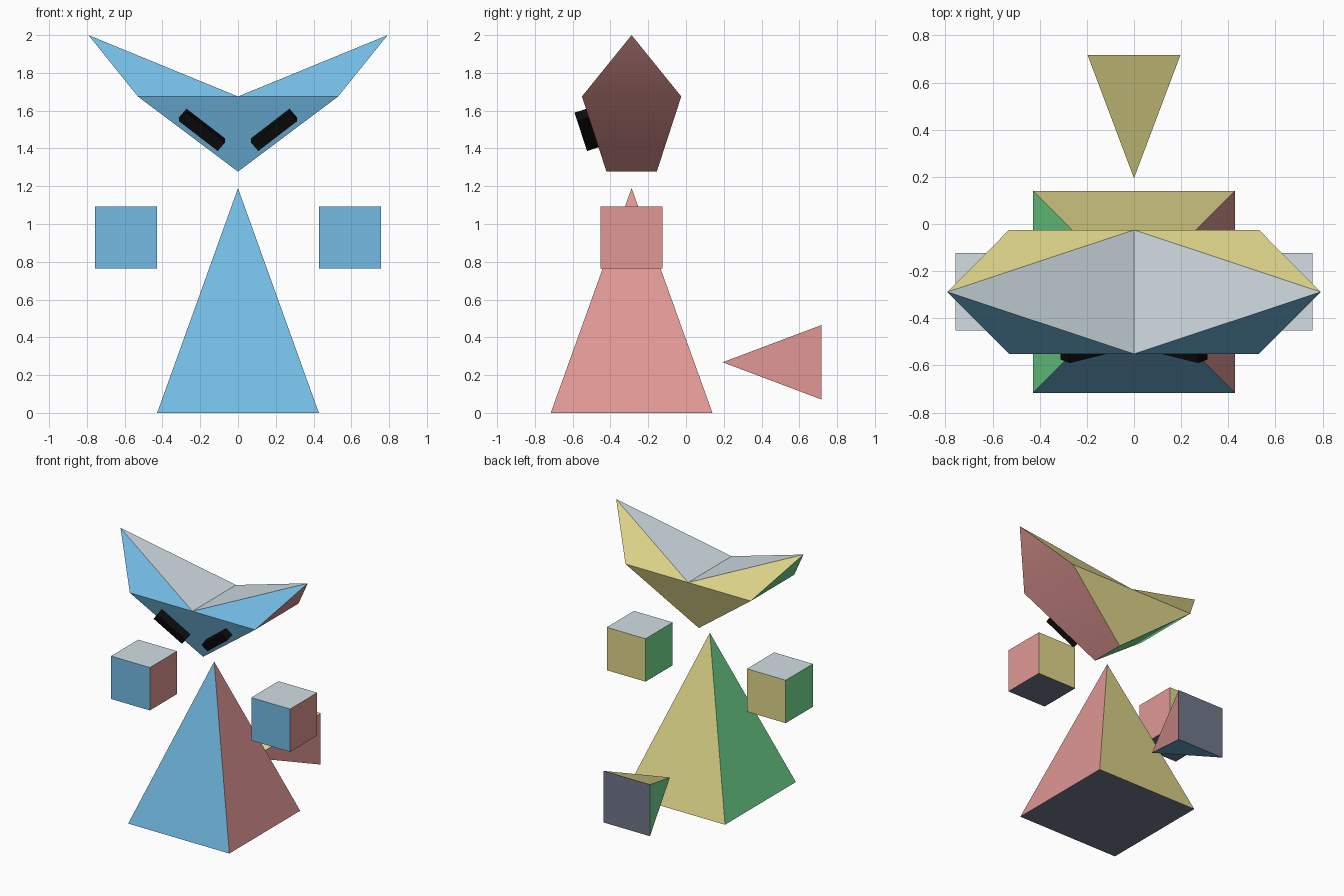
import bpy, bmesh, math
from mathutils import Matrix, Vector

if "Cube" in bpy.data.objects:
    bpy.data.objects.remove(bpy.data.objects["Cube"])


def material(name, rgb):
    lin = [((c / 255 + 0.055) / 1.055) ** 2.4 if c > 10 else c / 3295 for c in rgb]
    mat = bpy.data.materials.new(name)
    mat.use_nodes = True
    mat.diffuse_color = (*lin, 1)
    mat.node_tree.nodes["Principled BSDF"].inputs["Base Color"].default_value = (*lin, 1)
    return mat


# One colour for each direction a face points in
BLUE, YELLOW, RED, GREEN, PALE, DARK = range(6)
SIDES = [
    material("front blue", (115, 188, 228)),
    material("back yellow", (224, 215, 139)),
    material("left red", (224, 152, 149)),
    material("right green", (120, 227, 150)),
    material("top pale grey", (209, 222, 228)),
    material("bottom slate", (113, 120, 139)),
]
BLACK = material("eye black", (12, 12, 12))


def side_colour(n):
    if abs(n.z) > 0.85:
        return PALE if n.z > 0 else DARK
    if abs(n.x) > abs(n.y):
        return RED if n.x > 0 else GREEN
    return YELLOW if n.y > 0 else BLUE


def finish(name, bm, matrix=Matrix(), single=None):
    """Colour the faces by their own direction, then put the part in place."""
    bmesh.ops.recalc_face_normals(bm, faces=bm.faces)
    bm.normal_update()
    if single is None:
        for f in bm.faces:
            f.material_index = side_colour(f.normal)
    mesh = bpy.data.meshes.new(name)
    bm.to_mesh(mesh)
    bm.free()
    for mat in ([single] if single else SIDES):
        mesh.materials.append(mat)
    obj = bpy.data.objects.new(name, mesh)
    obj.matrix_world = matrix
    bpy.context.collection.objects.link(obj)
    return obj


def pyramid(name, half, height, matrix):
    bm = bmesh.new()
    turn = Matrix.Translation((0, 0, height / 2)) @ Matrix.Rotation(math.pi / 4, 4, "Z")
    bmesh.ops.create_cone(bm, cap_ends=True, segments=4, radius1=half * math.sqrt(2),
                          radius2=0, depth=height, matrix=turn)
    return finish(name, bm, matrix)


def box(name, size, matrix, single=None):
    bm = bmesh.new()
    bmesh.ops.create_cube(bm, size=1, matrix=Matrix.Diagonal((*size, 1)))
    return finish(name, bm, matrix, single)


MID_Y = -0.288

# Body, and a tail lying on its side with the tip forward
pyramid("body", 0.428, 1.19, Matrix.Translation((0, MID_Y, 0)))
pyramid("tail", 0.197, 0.523,
        Matrix.Translation((0, 0.717, 0.268)) @ Matrix.Rotation(math.pi / 2, 4, "X"))

# Floating hands
for s, side in ((1, "left"), (-1, "right")):
    box(side + "_hand", (0.328,) * 3, Matrix.Translation((s * 0.593, MID_Y, 0.928)))

# Head: a wedge with a valley on top and a raised ear at each side
RIM_Z, CHIN_Z, RIM_Y, CHIN_Y = 1.675, 1.277, 0.263, 0.133
bm = bmesh.new()


def vert(x, y, z):
    return bm.verts.new((x, MID_Y + y, z))


valley = [vert(0, d * RIM_Y, RIM_Z) for d in (-1, 1)]
chin = [vert(0, d * CHIN_Y, CHIN_Z) for d in (-1, 1)]
for s in (1, -1):
    ear = vert(s * 0.792, 0, 2)
    rim = [vert(s * 0.53, d * RIM_Y, RIM_Z) for d in (-1, 1)]
    bm.faces.new((ear, *valley))
    bm.faces.new((ear, *rim))
    bm.faces.new((*rim, chin[1], chin[0]))
    for v, r, c in zip(valley, rim, chin):
        bm.faces.new((ear, r, v))
        bm.faces.new((v, r, c))
head = finish("head", bm)
bpy.ops.object.select_all(action="DESELECT")
head.select_set(True)
bpy.context.view_layer.objects.active = head
bpy.ops.object.shade_smooth_by_angle(angle=math.radians(20))

# Slanted eyes standing out from the sloping face
up = Vector((0, CHIN_Y - RIM_Y, RIM_Z - CHIN_Z)).normalized()
out = Vector((0, -up.z, up.y))
for s, side in ((1, "left"), (-1, "right")):
    slant = math.radians(39)
    along = Vector((s * math.cos(slant), 0, 0)) + up * math.sin(slant)
    across = out.cross(along)
    place = Matrix((along, across, out)).transposed().to_4x4()
    place.translation = Vector((s * 0.19, -0.557, 1.488)) - out * 0.04
    box(side + "_eye", (0.263, 0.062, 0.08), place, BLACK)
